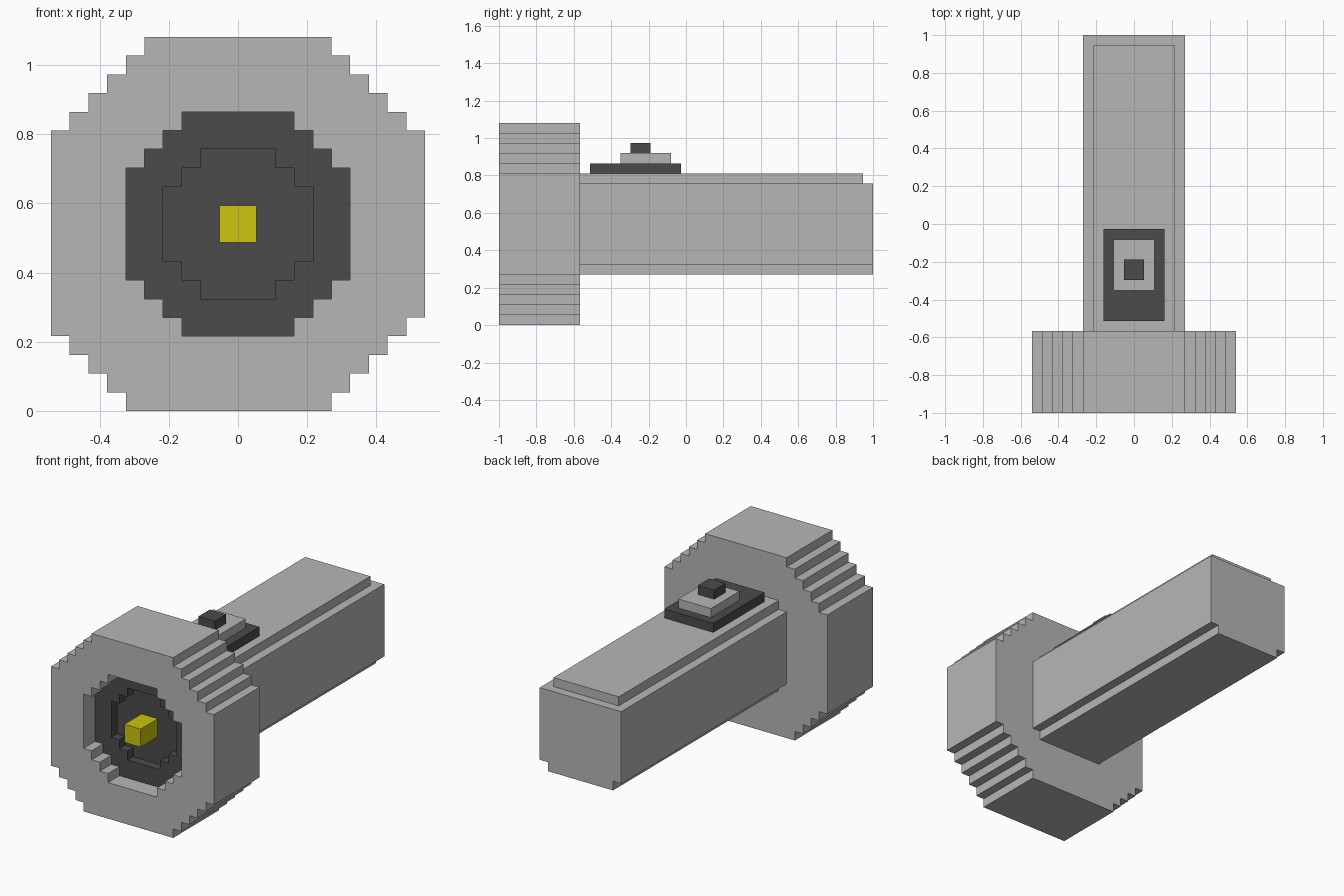
import bpy, bmesh

if "Cube" in bpy.data.objects:
    bpy.data.objects.remove(bpy.data.objects["Cube"])

U = 2 / 37  # one block of the grid; the model is 37 blocks long


def material(name, rgb):
    m = bpy.data.materials.new(name)
    m.diffuse_color = (*rgb, 1)
    m.use_nodes = True
    m.node_tree.nodes["Principled BSDF"].inputs["Base Color"].default_value = m.diffuse_color
    return m


GRAY = material("light gray", (0.47, 0.47, 0.47))
DARK = material("dark gray", (0.07, 0.07, 0.07))
YELLOW = material("bulb yellow", (0.60, 0.56, 0.004))


def outline(rows, z0, left=None):
    """Stepped closed outline from half-widths per block row."""
    left = left or rows
    side = [(w, z0 + i + k) for i, w in enumerate(rows) for k in (0, 1)]
    back = [(-w, z0 + i + k) for i, w in enumerate(left) for k in (0, 1)][::-1]
    pts = []
    for p in side + back:
        if pts and p == pts[-1]:
            continue
        # merge straight vertical runs
        if len(pts) > 1 and pts[-1][0] == pts[-2][0] == p[0]:
            pts[-1] = p
        else:
            pts.append(p)
    return pts


def prism(name, mat, outer, y0, y1, inner=None, depth=0):
    """Extrude an outline along y, optionally with a pocket cut in the front."""
    bm = bmesh.new()

    def loop(pts, y):
        return [bm.verts.new((x * U, -1 + y * U, z * U)) for x, z in pts]

    def walls(a, b):
        for i in range(len(a)):
            j = (i + 1) % len(a)
            bm.faces.new((a[i], a[j], b[j], b[i]))

    front, rear = loop(outer, y0), loop(outer, y1)
    walls(front, rear)
    bm.faces.new(rear)
    if inner:
        rim, floor = loop(inner, y0), loop(inner, y0 + depth)
        walls(rim, floor)
        bm.faces.new(floor)
        edges = [bm.edges.get((l[i - 1], l[i])) for l in (front, rim) for i in range(len(l))]
        bmesh.ops.triangle_fill(bm, edges=edges, use_beauty=True, use_dissolve=False)
    else:
        bm.faces.new(front)
    bmesh.ops.recalc_face_normals(bm, faces=bm.faces)
    me = bpy.data.meshes.new(name)
    bm.to_mesh(me)
    bm.free()
    me.materials.append(mat)
    ob = bpy.data.objects.new(name, me)
    bpy.context.collection.objects.link(ob)
    return ob


# Stepped round profiles
head_right = [5, 6, 7, 8, 9] + [10] * 10 + [9, 8, 7, 6, 5]
head_left = [6, 7, 8, 9] + [10] * 11 + [9, 8, 7, 6, 5]
pocket = outline([3, 4, 5] + [6] * 6 + [5, 4, 3], 4)
cup = outline([2, 3, 4, 4, 4, 4, 3, 2], 6)

# Lamp head, reflector and bulb
prism("lamp_head", GRAY, outline(head_right, 0, head_left), 0, 8, pocket, 4)
prism("reflector", DARK, pocket, 2, 4, cup, 1)
prism("bulb", YELLOW, outline([1, 1], 9), 0, 3)

# Handle with a narrow lower edge and a raised top plate
prism("handle", GRAY, outline([4] + [5] * 8, 5), 8, 37)
prism("handle_top", GRAY, outline([4], 14), 8, 36)

# Switch: three stacked steps
for name, mat, half, z, y0, y1 in (
    ("switch_base", DARK, 3, 15, 9, 18),
    ("switch_plate", GRAY, 2, 16, 12, 17),
    ("switch_button", DARK, 1, 17, 13, 15),
):
    prism(name, mat, outline([half], z), y0, y1)
